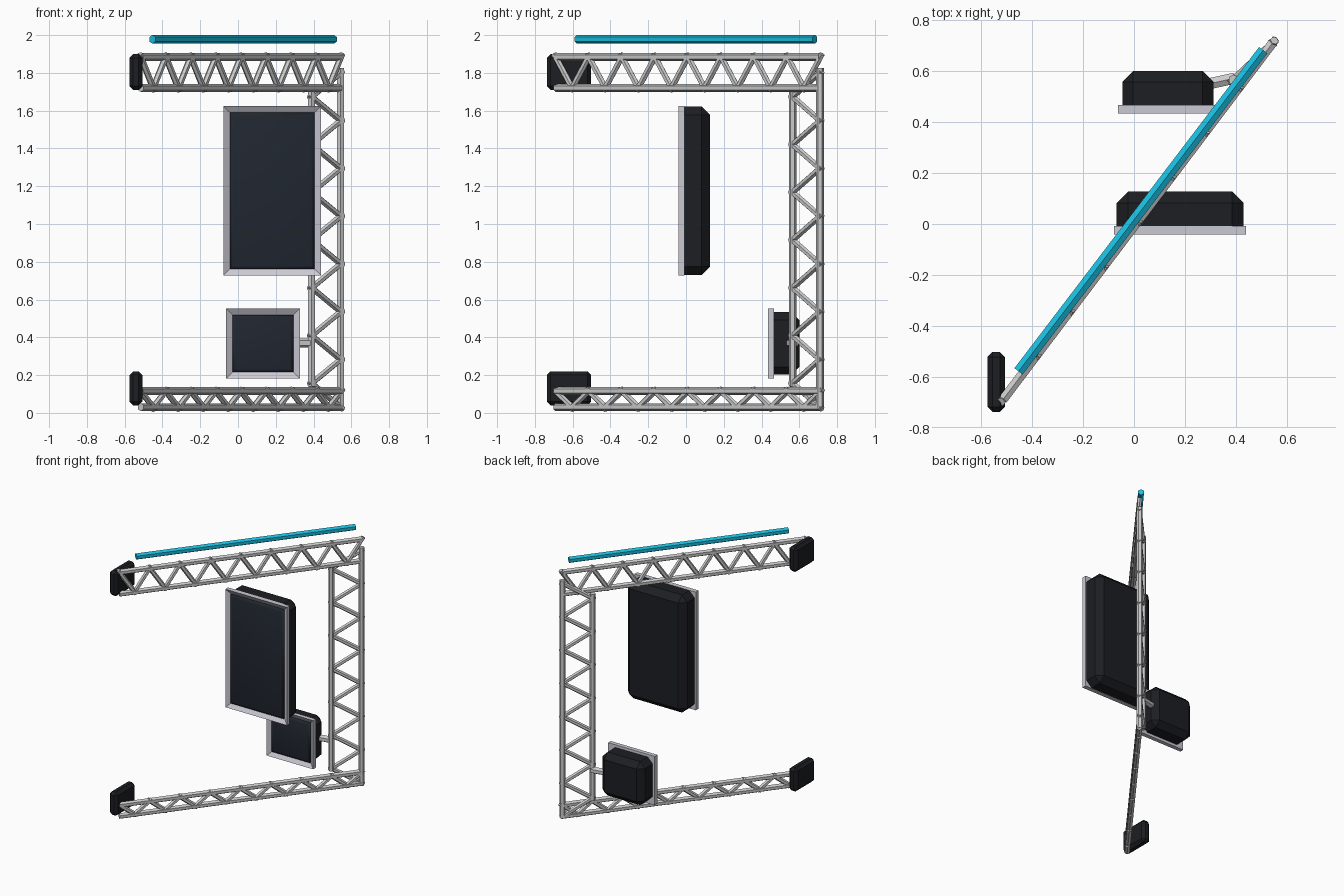
import bpy, bmesh
from mathutils import Vector, Matrix

if "Cube" in bpy.data.objects:
    bpy.data.objects.remove(bpy.data.objects["Cube"])


def material(name, rgb):
    m = bpy.data.materials.new(name)
    m.diffuse_color = (*rgb, 1)
    m.use_nodes = True
    m.node_tree.nodes["Principled BSDF"].inputs["Base Color"].default_value = m.diffuse_color
    return m


BLACK = material("black_plastic", (0.012, 0.013, 0.016))
GLASS = material("dark_glass", (0.015, 0.02, 0.03))
CYAN = material("cyan_tube", (0.01, 0.52, 0.75))
FRAME = material("pale_frame", (0.6, 0.59, 0.66))


def finish(bm, name, mat=None):
    bmesh.ops.recalc_face_normals(bm, faces=bm.faces)
    me = bpy.data.meshes.new(name)
    bm.to_mesh(me)
    bm.free()
    ob = bpy.data.objects.new(name, me)
    bpy.context.collection.objects.link(ob)
    if mat:
        me.materials.append(mat)
    return ob


def rod(bm, a, b, r, ext=0.0, sides=6):
    a, b = Vector(a), Vector(b)
    d = (b - a).normalized()
    a, b = a - d * ext, b + d * ext
    m = Matrix.Translation((a + b) / 2) @ d.to_track_quat('Z', 'Y').to_matrix().to_4x4()
    bmesh.ops.create_cone(bm, cap_ends=True, segments=sides, radius1=r, radius2=r,
                          depth=(b - a).length, matrix=m)


def box_bm(x0, x1, y0, y1, z0, z1):
    bm = bmesh.new()
    m = Matrix.Translation(((x0 + x1) / 2, (y0 + y1) / 2, (z0 + z1) / 2)) \
        @ Matrix.Diagonal((x1 - x0, y1 - y0, z1 - z0, 1))
    bmesh.ops.create_cube(bm, size=1, matrix=m)
    return bm


def chamfer(bm, edges, w):
    bmesh.ops.bevel(bm, geom=edges, offset=w, segments=1, affect='EDGES', clamp_overlap=True)


def truss(name, a0, a1, b0, b1, panels, node0, node1):
    """Chords a0-a1 and b0-b1; zigzag nodes lie between node0 and node1 on chord a."""
    a0, a1, b0, b1, node0, node1 = map(Vector, (a0, a1, b0, b1, node0, node1))
    bm = bmesh.new()
    rod(bm, a0, a1, 0.021)
    rod(bm, b0, b1, 0.021)
    axis = (a1 - a0).normalized()
    across = (b0 - a0) - axis * (b0 - a0).dot(axis)
    pts = [node0.lerp(node1, i / (2 * panels)) + (across if i % 2 else Vector())
           for i in range(2 * panels + 1)]
    for p, q in zip(pts, pts[1:]):
        rod(bm, p, q, 0.017, 0.018)
    return finish(bm, name)


# Horizontal trusses along the diagonal
E0, E1 = (-0.515, -0.69), (0.545, 0.712)
for name, lo, hi in (("top_truss", 1.72, 1.885), ("bottom_truss", 0.03, 0.115)):
    truss(name, (*E0, hi), (*E1, hi), (*E0, lo), (*E1, lo), 8, (*E0, hi), (*E1, hi))

# Upright truss
OUT, INN = (0.543, 0.709), (0.39, 0.565)
truss("upright_truss", (*OUT, 0.02), (*OUT, 1.825), (*INN, 0.14), (*INN, 1.71), 7,
      (*OUT, 0.03), (*OUT, 1.80))

# Light tube
bm = bmesh.new()
rod(bm, (-0.453, -0.578, 1.978), (0.507, 0.682, 1.978), 0.0235)
finish(bm, "light_tube", CYAN)

# End pads
for name, z0, z1 in (("top_pad", 1.71, 1.9), ("bottom_pad", 0.04, 0.22)):
    bm = box_bm(-0.575, -0.506, -0.737, -0.502, z0, z1)
    chamfer(bm, bm.edges[:], 0.02)
    finish(bm, name, BLACK)


def monitor(name, fx0, fx1, fz0, fz1, yf, yj, yb, mx, mz, border, bev):
    # Casing, chamfered everywhere but its front rim
    bm = box_bm(fx0 + mx, fx1 - mx, yj, yb, fz0 + mz, fz1 - mz)
    chamfer(bm, [e for e in bm.edges if any(v.co.y > yj + 0.01 for v in e.verts)], bev)
    finish(bm, name + "_casing", BLACK)
    # Frame with recessed front
    bm = box_bm(fx0, fx1, yf, yj, fz0, fz1)
    bm.normal_update()
    front = [f for f in bm.faces if f.normal.y < -0.9]
    bmesh.ops.inset_region(bm, faces=front, thickness=border, use_even_offset=True)
    bmesh.ops.translate(bm, verts=front[0].verts[:], vec=(0, (yj - yf) * 0.7, 0))
    finish(bm, name + "_frame", FRAME)
    # Glass with a sloped rim
    g = border - 0.002
    bm = box_bm(fx0 + g, fx1 - g, yf + 0.012, yj - 0.002, fz0 + g, fz1 - g)
    bm.normal_update()
    front = [f for f in bm.faces if f.normal.y < -0.9]
    bmesh.ops.inset_region(bm, faces=front, thickness=0.018, use_even_offset=True)
    bmesh.ops.translate(bm, verts=front[0].verts[:], vec=(0, -0.007, 0))
    ob = finish(bm, name + "_glass", GLASS)
    for p in ob.data.polygons:
        p.use_smooth = True


monitor("large_screen", -0.078, 0.44, 0.727, 1.625, -0.041, -0.007, 0.127, 0.01, 0.002, 0.037, 0.045)
monitor("small_screen", -0.063, 0.328, 0.182, 0.553, 0.434, 0.466, 0.6, 0.017, 0.02, 0.036, 0.042)

# Bracket holding the small screen to the upright
bm = bmesh.new()
rod(bm, (0.28, 0.547, 0.37), (0.395, 0.572, 0.37), 0.025)
finish(bm, "screen_bracket")
